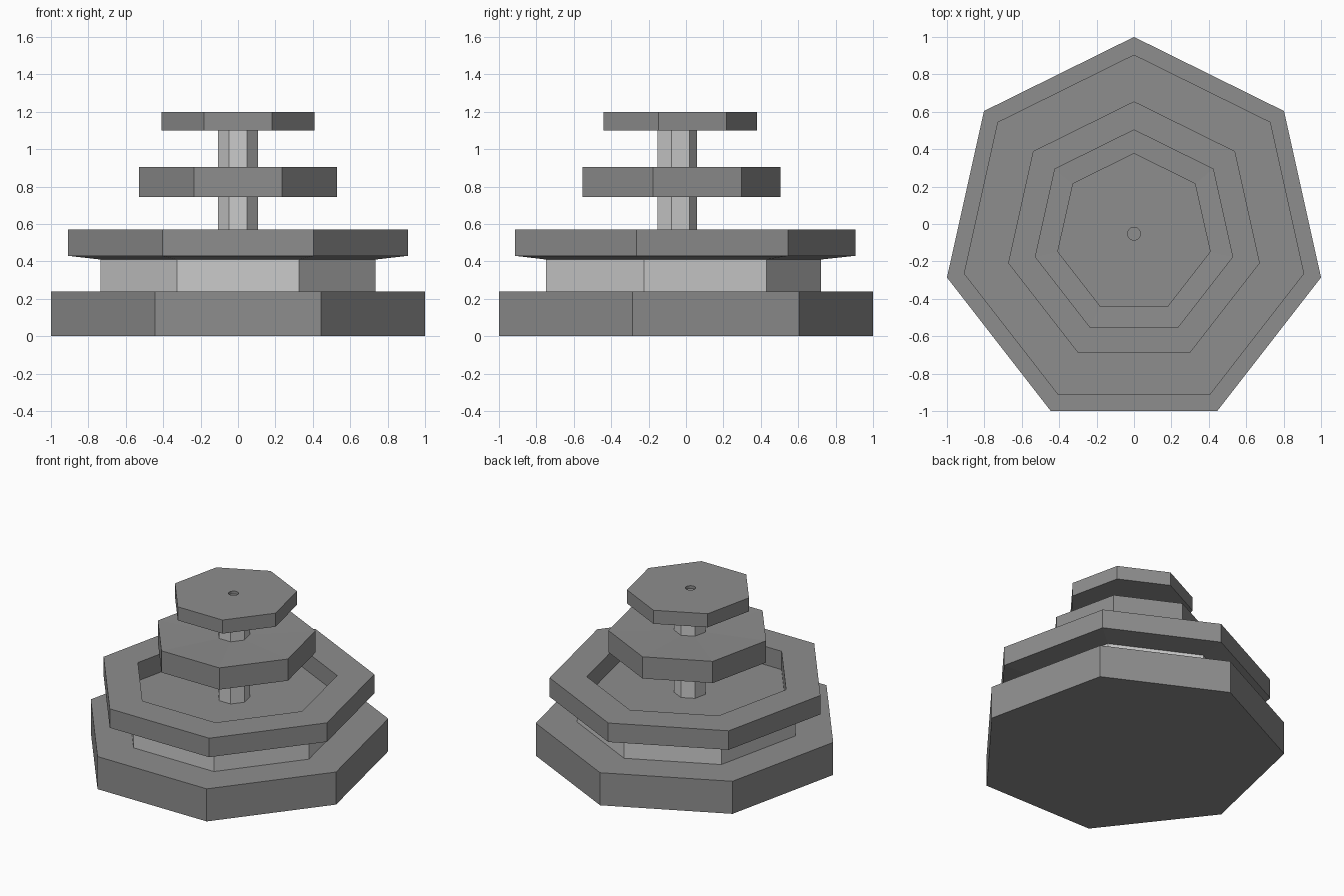
import bpy, bmesh
from math import sin, cos, tau

if "Cube" in bpy.data.objects:
    bpy.data.objects.remove(bpy.data.objects["Cube"])

CY = -0.052            # centre of the heptagons
RX, RY = 1.0257, 1.052  # heptagon radii at scale 1

dark = bpy.data.materials.new("dark_grey")
dark.diffuse_color = (0.27, 0.27, 0.27, 1)
dark.use_nodes = True
dark.node_tree.nodes["Principled BSDF"].inputs["Base Color"].default_value = dark.diffuse_color


def loft(name, rings, mat=None):
    """Stack rings (scale, z, sides) into a closed flat-faced solid."""
    bm = bmesh.new()
    loops = []
    for s, z, n in rings:
        loops.append([bm.verts.new((RX * s * sin(tau * i / n),
                                    CY + RY * s * cos(tau * i / n), z))
                      for i in range(n)])
    for a, b in zip(loops, loops[1:]):
        if len(a) == len(b):
            n = len(a)
            for i in range(n):
                bm.faces.new((a[i], b[i], b[(i + 1) % n], a[(i + 1) % n]))
        else:  # multiple of sides: fan towards the rounder ring
            n, k = len(a), len(b) // len(a)
            for i in range(n):
                arc = [b[(i * k + j) % len(b)] for j in range(k + 1)]
                bm.faces.new([a[i]] + arc + [a[(i + 1) % n]])
    bm.faces.new(loops[0])
    bm.faces.new(loops[-1])
    bmesh.ops.recalc_face_normals(bm, faces=bm.faces)
    me = bpy.data.meshes.new(name)
    bm.to_mesh(me)
    bm.free()
    ob = bpy.data.objects.new(name, me)
    bpy.context.collection.objects.link(ob)
    if mat:
        me.materials.append(mat)
    return ob


def hept(*pairs):
    return [(s, z, 7) for s, z in pairs]


# base slab and the pedestal on it
loft("base_slab", hept((1, 0), (1, 0.24)), dark)
loft("pedestal", hept((0.735, 0.235), (0.735, 0.418)))

# basin with a sunken floor and slightly sloped underside
loft("lower_basin", hept((0.735, 0.41), (0.91, 0.43), (0.91, 0.57),
                         (0.67, 0.57), (0.67, 0.435)), dark)

# column through the tiers
loft("column", hept((0.106, 0.43), (0.106, 1.105)))

# middle tier with a very shallow dish
loft("middle_tier", hept((0.53, 0.745), (0.53, 0.905), (0.12, 0.893)), dark)

# top tier with a small round spout hole
loft("top_tier", hept((0.41, 1.10), (0.41, 1.20)) +
     [(0.033, 1.20, 21), (0.033, 1.18, 21)], dark)
